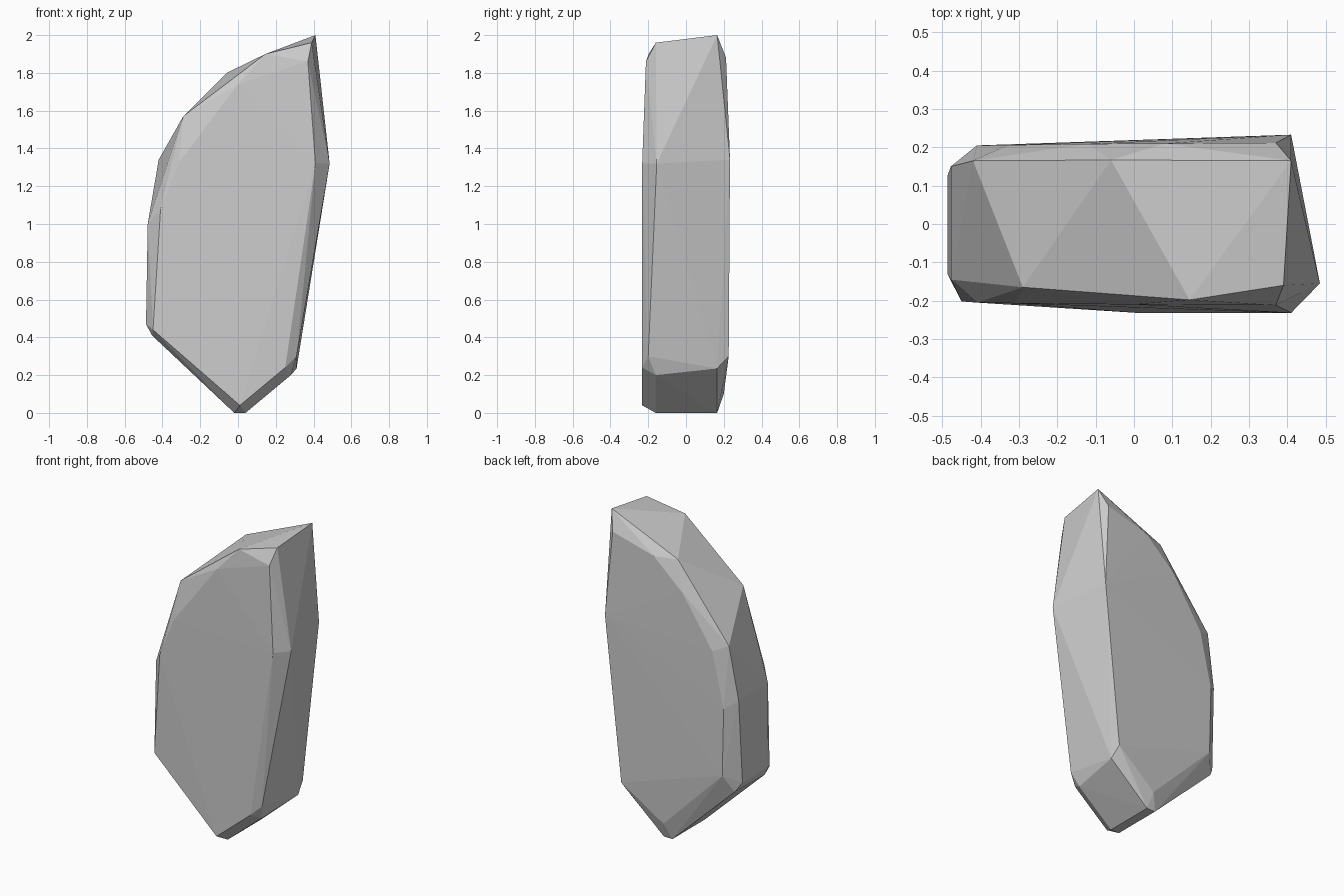
import bpy, bmesh

# Rim: zigzag outline around the narrow edge of the slab
rim = [(-.02, -.16, 0), (.04, -.16, 0), (-.02, .165, 0), (.04, .165, 0),
       (.28, -.16, .2), (.31, .165, .235), (.31, -.2, .3),
       (.485, -.155, 1.32), (.41, .165, 2), (.39, -.16, 1.96),
       (.145, -.198, 1.9), (-.06, .167, 1.8), (-.29, -.165, 1.57),
       (-.42, .165, 1.34), (-.478, -.145, 1.0), (-.478, .15, 1.0),
       (-.487, -.13, .47), (-.487, .125, .47), (-.455, -.145, .41), (-.45, .15, .41)]

# Broad front and back faces, as (x, y, z)
front = [(.01, -.232, .04), (.25, -.232, .24), (.41, -.232, 1.32), (.37, -.212, 1.86),
         (-.45, -.202, .44), (-.41, -.205, 1.08), (-.31, -.207, 1.33), (0, -.21, 1.74)]
back = [(.02, .2, .1), (.30, .226, .3), (.41, .233, 1.34), (.37, .212, 1.88),
        (.08, .21, 1.8), (-.12, .209, 1.62), (-.33, .206, 1.3),
        (-.41, .205, .95), (-.4, .205, .52)]

# Faceted stone: flat-sided hull through the corner points
bm = bmesh.new()
for p in rim + front + back:
    bm.verts.new(p)
res = bmesh.ops.convex_hull(bm, input=bm.verts)
loose = [v for v in bm.verts if not v.link_faces]
bmesh.ops.delete(bm, geom=loose, context='VERTS')
bmesh.ops.recalc_face_normals(bm, faces=bm.faces)
mesh = bpy.data.meshes.new("faceted_stone")
bm.to_mesh(mesh)
bm.free()
stone = bpy.data.objects.new("faceted_stone", mesh)
bpy.context.collection.objects.link(stone)
